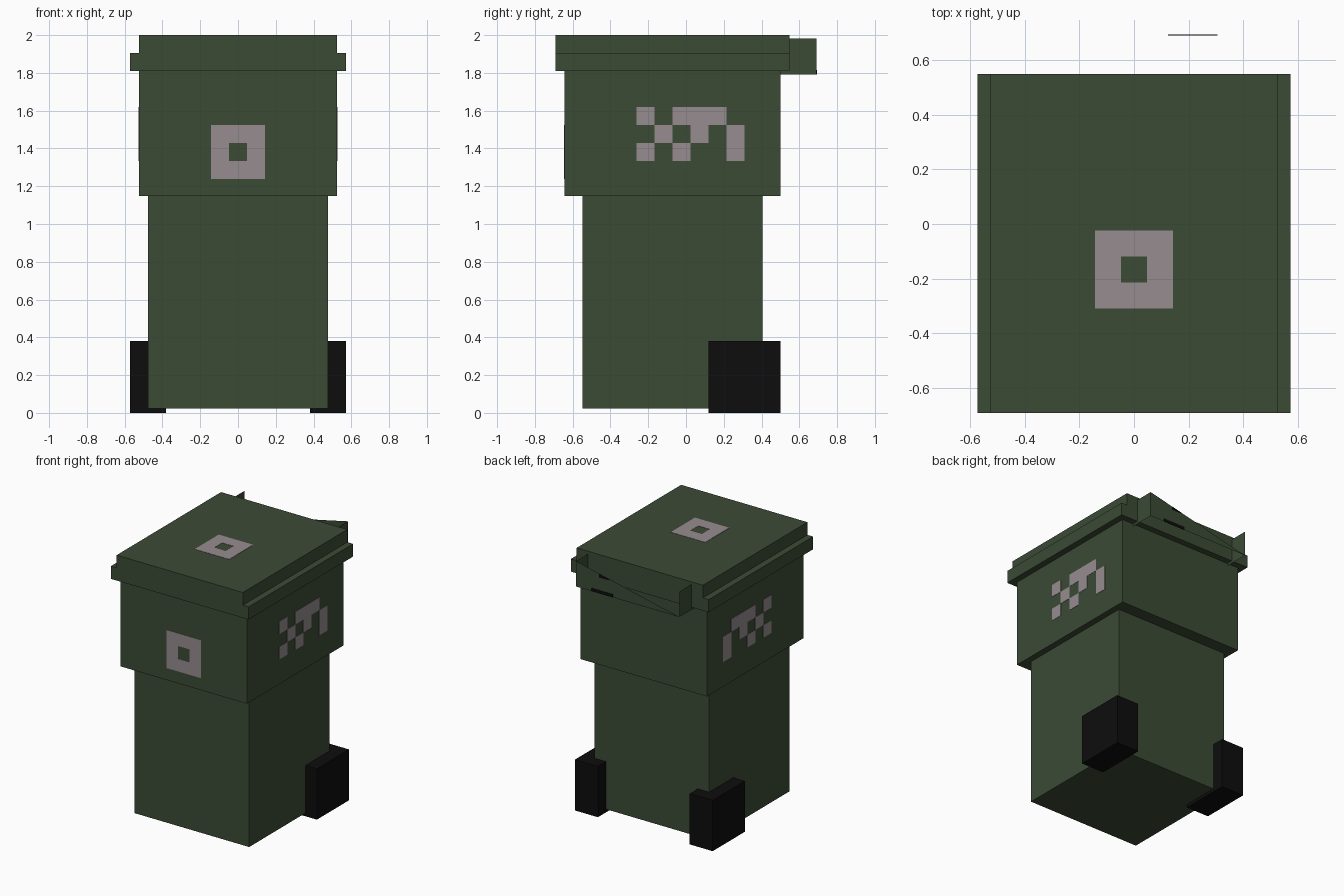
import bpy

cube = bpy.data.objects.get("Cube")
if cube:
    bpy.data.objects.remove(cube, do_unlink=True)

U = 1 / 21  # block unit: the bin is 42 units tall


def material(name, rgb):
    m = bpy.data.materials.new(name)
    m.use_nodes = True
    m.diffuse_color = (*rgb, 1)
    bsdf = next(n for n in m.node_tree.nodes if n.type == 'BSDF_PRINCIPLED')
    bsdf.inputs["Base Color"].default_value = (*rgb, 1)
    bsdf.inputs["Roughness"].default_value = 0.8
    return m


GREEN = material("dark_green", (0.045, 0.070, 0.036))
GREY = material("pale_grey", (0.305, 0.262, 0.280))
BLACK = material("black", (0.004, 0.004, 0.004))


def mesh_object(name, verts, faces, mat):
    me = bpy.data.meshes.new(name)
    me.from_pydata([[c * U for c in v] for v in verts], [], faces)
    me.materials.append(mat)
    ob = bpy.data.objects.new(name, me)
    bpy.context.collection.objects.link(ob)
    return ob


def boxes(name, spans, mat):
    """One object from axis-aligned boxes, each given as (x0, x1, y0, y1, z0, z1) in units."""
    verts, faces = [], []
    for x0, x1, y0, y1, z0, z1 in spans:
        n = len(verts)
        verts += [(x, y, z) for z in (z0, z1)
                  for x, y in ((x0, y0), (x1, y0), (x1, y1), (x0, y1))]
        faces += [[n + i for i in f] for f in (
            (3, 2, 1, 0), (4, 5, 6, 7), (0, 1, 5, 4),
            (1, 2, 6, 5), (2, 3, 7, 6), (3, 0, 4, 7))]
    return mesh_object(name, verts, faces, mat)


def cells(rows, size, u0, v_top):
    """Turn rows of X and . into rectangles (u0, u1, v0, v1), first row on top."""
    return [(u0 + c * size, u0 + (c + 1) * size, v_top - (r + 1) * size, v_top - r * size)
            for r, row in enumerate(rows) for c, ch in enumerate(row) if ch == "X"]


# Stacked body and lid
boxes("lower_body", [(-10, 10, -11.5, 8.5, 0.5, 24.1)], GREEN)
boxes("upper_body", [(-11, 11, -13.5, 10.5, 24.1, 38)], GREEN)
boxes("lid_rim", [(-12, 12, -14.5, 11.5, 38, 40)], GREEN)
boxes("lid_top", [(-11, 11, -14.5, 11.5, 40, 42)], GREEN)

# Wheels and handle brackets, one per side
for side, s in (("left", 1), ("right", -1)):
    boxes(side + "_wheel", [(min(8 * s, 12 * s), max(8 * s, 12 * s), 2.5, 10.5, 0, 8)], BLACK)
    mesh_object(side + "_handle_bracket",
                [(9 * s, 10.5, 37.6), (9 * s, 14.5, 37.6), (9 * s, 14.5, 41.6), (9 * s, 10.5, 41.6)],
                [(0, 1, 2, 3)], GREEN)

# Sloping triangular handle sheet with small dark grips
mesh_object("handle_sheet", [(9, 14.5, 37.6), (-9, 14.5, 37.6), (9, 14.5, 41.6)], [(0, 1, 2)], GREEN)
boxes("handle_grips", [(2.6, 6.4, 14.46, 14.54, 37.6, 38.1)], BLACK)
mesh_object("handle_upper_grip",
            [(5, 14.54, 40.7), (3, 14.54, 40.26), (3.6, 14.54, 40.1), (5, 14.54, 40.1)],
            [(0, 1, 2, 3)], BLACK)

# Painted square rings on the front and the lid
T = 0.04
ring = ["XXX", "X.X", "XXX"]
boxes("front_panel_mark",
      [(a, b, -13.5 - T, -13.5, c, d) for a, b, c, d in cells(ring, 2, -3, 32)], GREY)
boxes("lid_mark",
      [(a, b, c, d, 42, 42 + T) for a, b, c, d in cells(ring, 2, -3, -0.5)], GREY)

# Painted blocks on both sides
blocks = ["X.XXX.", ".X.X.X", "X.X..X"]
for side, x in (("left", 11), ("right", -11 - T)):
    boxes(side + "_panel_mark",
          [(x, x + T, a, b, c, d) for a, b, c, d in cells(blocks, 2, -5.5, 34)], GREY)
